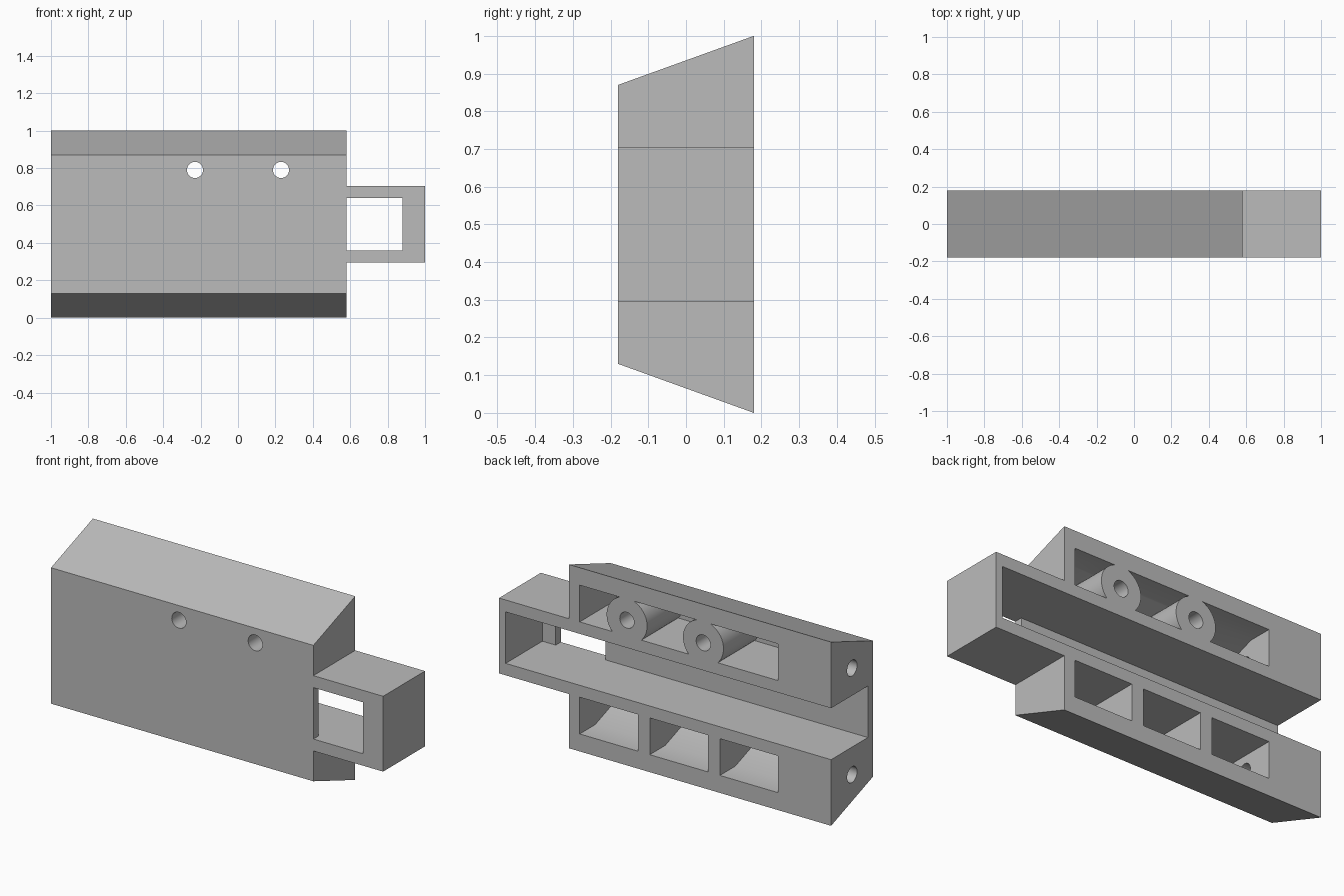
import bpy, bmesh, math
from mathutils import Matrix, Vector

if "Cube" in bpy.data.objects:
    bpy.data.objects.remove(bpy.data.objects["Cube"], do_unlink=True)

grey = bpy.data.materials.new("plain_grey")
grey.use_nodes = True
grey.diffuse_color = (0.5, 0.5, 0.5, 1)
grey.node_tree.nodes["Principled BSDF"].inputs["Base Color"].default_value = (0.5, 0.5, 0.5, 1)

HALF = 0.18            # half depth
WALL = -0.136          # inner side of the front wall
BODY_END = 0.58
SLOPE = 0.36           # rise of the slanted faces per unit of depth
HOLE_Z = 0.79


def finish(name, bm):
    bmesh.ops.recalc_face_normals(bm, faces=bm.faces)
    mesh = bpy.data.meshes.new(name)
    bm.to_mesh(mesh)
    bm.free()
    mesh.materials.append(grey)
    obj = bpy.data.objects.new(name, mesh)
    bpy.context.collection.objects.link(obj)
    return obj


def prism(name, x0, x1, profile):
    """Extrude a (y, z) profile along x."""
    bm = bmesh.new()
    face = bm.faces.new([bm.verts.new((x0, y, z)) for y, z in profile])
    new = bmesh.ops.extrude_face_region(bm, geom=[face])["geom"]
    bmesh.ops.translate(bm, vec=(x1 - x0, 0, 0),
                        verts=[v for v in new if isinstance(v, bmesh.types.BMVert)])
    return finish(name, bm)


def box(name, x0, x1, y0, y1, z0, z1):
    return prism(name, x0, x1, [(y0, z0), (y1, z0), (y1, z1), (y0, z1)])


def rod(name, start, end, radius):
    a, b = Vector(start), Vector(end)
    turn = (b - a).to_track_quat('Z', 'Y').to_matrix().to_4x4()
    bm = bmesh.new()
    bmesh.ops.create_cone(bm, cap_ends=True, segments=48, radius1=radius, radius2=radius,
                          depth=(b - a).length, matrix=Matrix.Translation((a + b) / 2) @ turn)
    return finish(name, bm)


def combine(target, tool, operation='DIFFERENCE'):
    tool.hide_render = True
    mod = target.modifiers.new("combine", 'BOOLEAN')
    mod.operation, mod.solver, mod.object = operation, 'EXACT', tool
    bpy.context.view_layer.objects.active = target
    bpy.ops.object.modifier_apply(modifier=mod.name)
    bpy.data.objects.remove(tool, do_unlink=True)


def pocket(name, x0, x1, upper=False):
    """Pocket open at the back, its outer side following the slanted face."""
    low, skin = 0.095, 0.047
    bend = HALF - (low - skin) / SLOPE
    front = skin + SLOPE * (HALF - WALL)
    profile = [(0.3, low), (bend, low), (WALL, front), (WALL, 0.295), (0.3, 0.295)]
    if upper:
        profile = [(y, 1 - z) for y, z in profile]
    return prism(name, x0, x1, profile)


# Main block with slanted top and bottom, and the loop at its end
housing = prism("housing", -1, BODY_END, [(-HALF, 0.13), (HALF, 0), (HALF, 1), (-HALF, 0.87)])
combine(housing, box("end_loop", 0.3, 1, -HALF, HALF, 0.295, 0.705), 'UNION')

# Long rear channel and the window through the loop
combine(housing, box("channel_cutter", -1.2, 0.96, WALL, 0.3, 0.36, 0.64))
combine(housing, box("window_cutter", BODY_END, 0.88, -0.3, 0, 0.36, 0.64))

# Three lower pockets
for i in range(3):
    right = 0.514 - 0.422 * i
    combine(housing, pocket("lower_pocket_cutter", right - 0.35, right))

# One long upper pocket that leaves two round bosses standing
upper = pocket("upper_pocket_cutter", -0.68, 0.514, True)
for x in (-0.23, 0.23):
    combine(upper, rod("boss", (x, -0.4, HOLE_Z), (x, 0.4, HOLE_Z), 0.122))
combine(housing, upper)

# Screw holes through the bosses and in the open end
for x in (-0.23, 0.23):
    combine(housing, rod("screw_hole_cutter", (x, -0.4, HOLE_Z), (x, 0.4, HOLE_Z), 0.043))
for z in (1 - HOLE_Z, HOLE_Z):
    combine(housing, rod("end_hole_cutter", (-1.2, 0, z), (-0.6, 0, z), 0.043))

# Smooth the round parts, keep the edges sharp
bpy.ops.object.select_all(action='DESELECT')
housing.select_set(True)
bpy.context.view_layer.objects.active = housing
bpy.ops.object.shade_smooth_by_angle(angle=math.radians(30))
